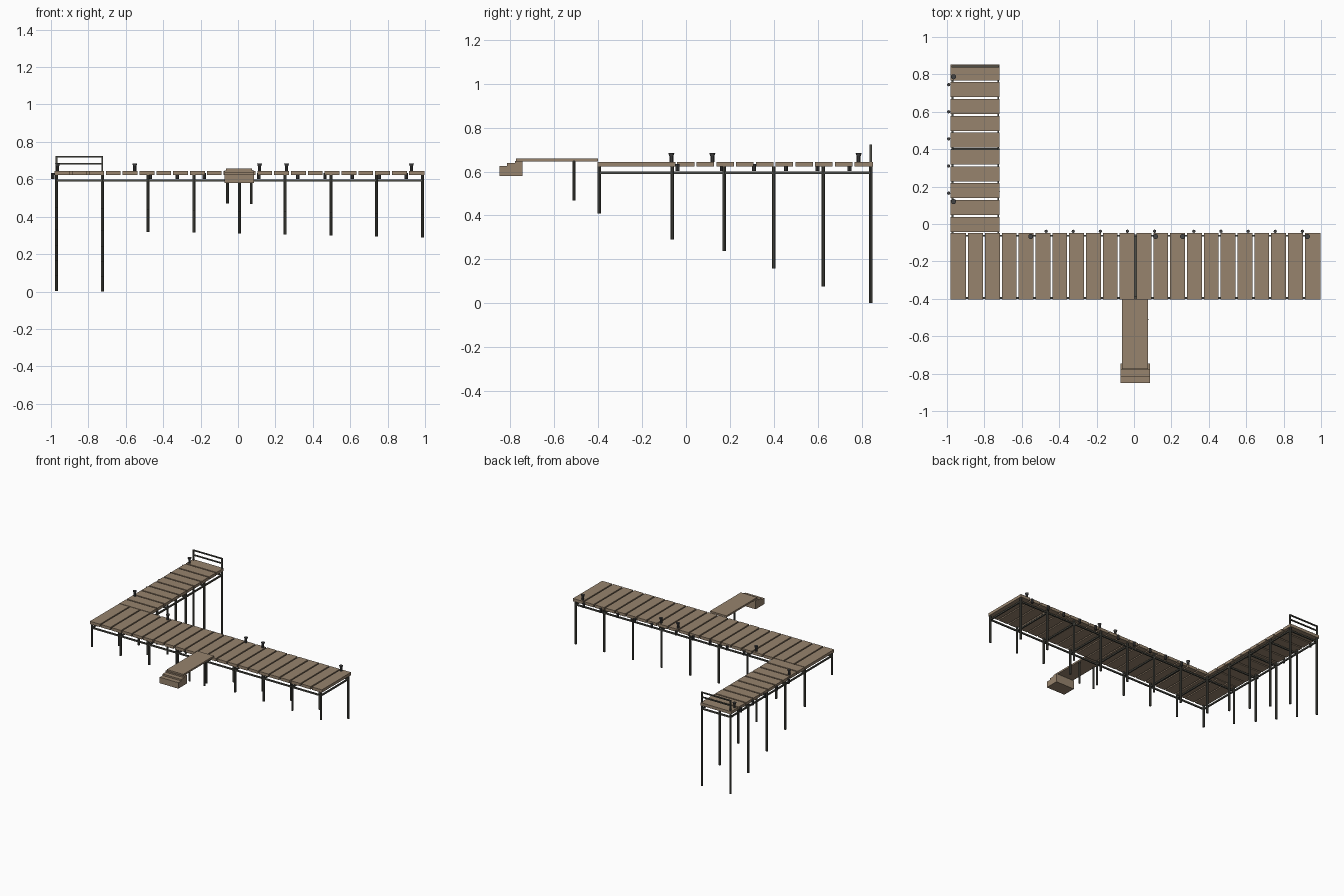
import bpy, bmesh
from mathutils import Matrix, Vector

if "Cube" in bpy.data.objects:
    bpy.data.objects.remove(bpy.data.objects["Cube"])


def material(name, rgb):
    m = bpy.data.materials.new(name)
    m.use_nodes = True
    m.diffuse_color = (*rgb, 1)
    bsdf = m.node_tree.nodes["Principled BSDF"]
    bsdf.inputs["Base Color"].default_value = (*rgb, 1)
    bsdf.inputs["Roughness"].default_value = 0.8
    return m


WOOD = material("weathered_wood", (0.31, 0.23, 0.155))
TIMBER = material("dark_timber", (0.075, 0.075, 0.062))
IRON = material("dark_iron", (0.055, 0.055, 0.055))


def box(bm, x, y, z):
    # Each argument is a (low, high) range
    lo, hi = Vector((x[0], y[0], z[0])), Vector((x[1], y[1], z[1]))
    mat = Matrix.Translation((lo + hi) / 2) @ Matrix.Diagonal((*(hi - lo), 1))
    bmesh.ops.create_cube(bm, size=1, matrix=mat)


def cylinder(bm, x, y, z, r1, r2=None, sides=8):
    mat = Matrix.Translation((x, y, (z[0] + z[1]) / 2))
    bmesh.ops.create_cone(bm, cap_ends=True, segments=sides, radius1=r1,
                          radius2=r2 or r1, depth=z[1] - z[0], matrix=mat)


def finish(bm, name, mat):
    me = bpy.data.meshes.new(name)
    bm.to_mesh(me)
    bm.free()
    me.materials.append(mat)
    ob = bpy.data.objects.new(name, me)
    bpy.context.collection.objects.link(ob)
    return ob


LEFT, RIGHT, FRONT, INNER, BACK = -0.982, 0.998, -0.403, -0.047, 0.853
WING = -0.72
DECK = (0.622, 0.644)
BEAM = (0.589, 0.600)
GAP = 0.005
R = 0.008


def seabed(x, y):
    # Piles end on a sloping bed
    return max(0, 0.325 - 0.36 * (y + 0.065) - 0.0205 * (x + 0.72))


# Main deck planks
bm = bmesh.new()
pitch = (RIGHT - LEFT) / 22
for i in range(22):
    x = LEFT + i * pitch
    box(bm, (x + GAP * (i > 0), x + pitch - GAP * (i < 21)), (FRONT, INNER), DECK)
finish(bm, "main_deck_planks", WOOD)

# Side wing planks
bm = bmesh.new()
pitch = (BACK - INNER) / 10
for i in range(10):
    y = INNER + i * pitch
    box(bm, (LEFT, WING), (y + GAP, y + pitch - GAP * (i < 9)), DECK)
finish(bm, "wing_deck_planks", WOOD)

# Piles under both decks and the gangway
main_x = [-0.97 + 0.2445 * i for i in range(9)]
wing_x = main_x[:2]
main_y = (-0.395, -0.063)
wing_y = (0.175, 0.4, 0.625, 0.842)
bm = bmesh.new()
spots = [(x, y) for x in main_x for y in main_y]
spots += [(x, y) for x in wing_x for y in wing_y]
for x, y in spots:
    cylinder(bm, x, y, (seabed(x, y), DECK[0]), R)
for x in (-0.056, 0.07):
    cylinder(bm, x, -0.51, (seabed(x, -0.51), 0.65), 0.007)
finish(bm, "piles", TIMBER)

# Horizontal beams between the piles
bm = bmesh.new()
H = 0.005
for y in main_y:
    box(bm, (main_x[0], main_x[-1]), (y - H, y + H), BEAM)
for x in main_x:
    box(bm, (x - H, x + H), main_y, BEAM)
for x in wing_x:
    box(bm, (x - H, x + H), (main_y[1], wing_y[-1]), BEAM)
for y in wing_y:
    box(bm, wing_x, (y - H, y + H), BEAM)
finish(bm, "support_beams", TIMBER)

# Railing at the end of the wing
bm = bmesh.new()
y = wing_y[-1]
for x in wing_x:
    box(bm, (x - H, x + H), (y - H, y + H), (DECK[0], 0.724))
for z in (0.684, 0.72):
    box(bm, wing_x, (y - H, y + H), (z - 0.004, z + 0.004))
finish(bm, "end_railing", TIMBER)

# Gangway and its steps
bm = bmesh.new()
box(bm, (-0.065, 0.075), (-0.775, -0.40), (0.646, 0.659))
finish(bm, "gangway", WOOD)
bm = bmesh.new()
for i, top in enumerate((0.626, 0.638, 0.648)):
    y = -0.85 + i * 0.035
    box(bm, (-0.073, 0.086), (y, y + 0.035), (0.58, top))
finish(bm, "gangway_steps", WOOD)

# Mooring bollards with flared caps
bm = bmesh.new()
bollards = [(x, -0.067) for x in (-0.552, 0.115, 0.26, 0.927)]
bollards += [(-0.965, y) for y in (0.12, 0.787)]
for x, y in bollards:
    cylinder(bm, x, y, (DECK[1], 0.672), 0.009, sides=10)
    cylinder(bm, x, y, (0.672, 0.685), 0.010, 0.014, sides=10)
finish(bm, "bollards", IRON)

# Fenders hanging along the mooring sides
bm = bmesh.new()
for start in (-0.47, 0.32):
    for i in range(5):
        cylinder(bm, start + 0.145 * i, -0.039, (0.602, 0.635), 0.009)
for i in range(5):
    cylinder(bm, -0.991, 0.165 + 0.145 * i, (0.602, 0.635), 0.009)
finish(bm, "fenders", IRON)
